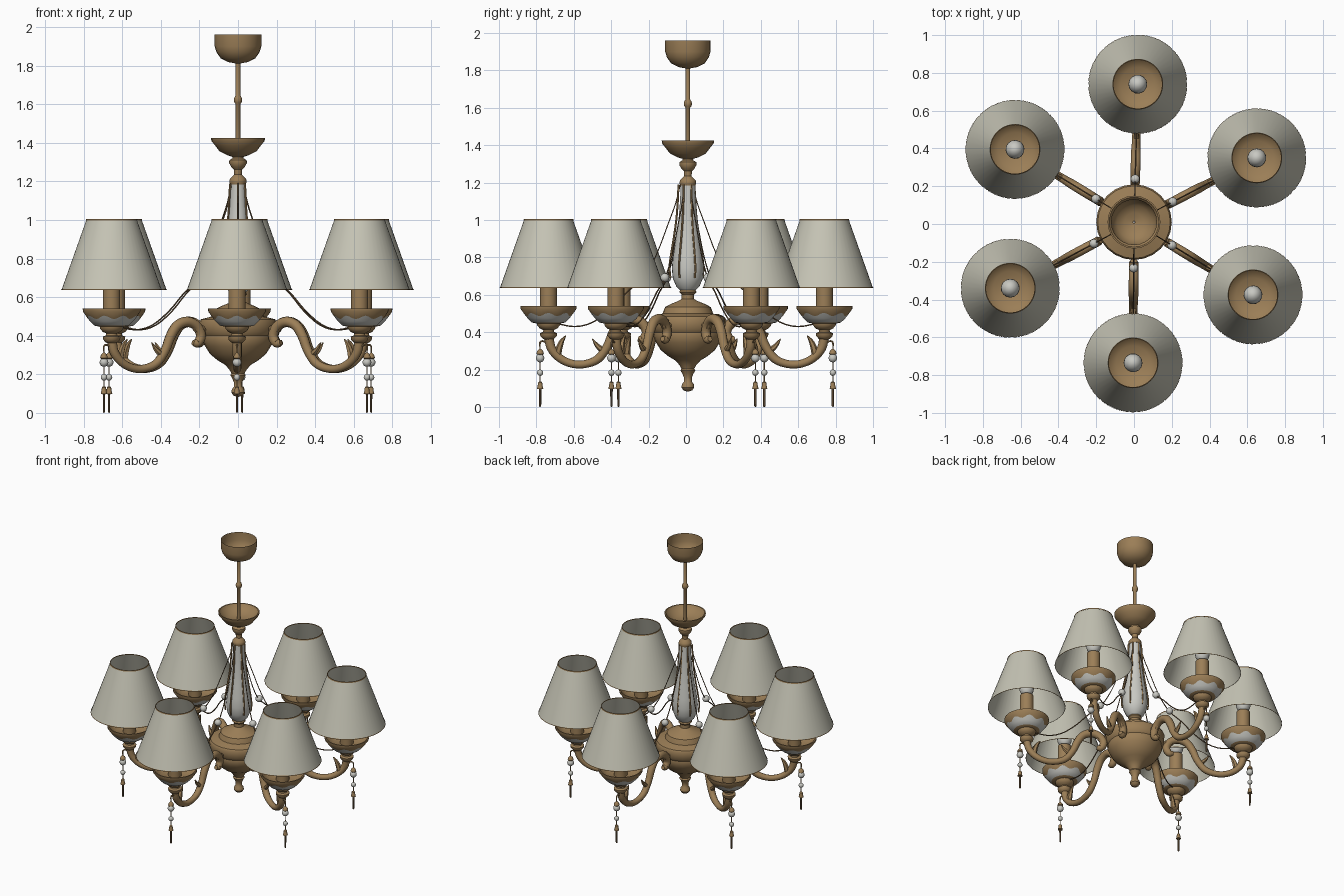
import bpy, bmesh, math
from mathutils import Vector, Matrix


def material(name, rgb):
    m = bpy.data.materials.new(name)
    m.diffuse_color = (*rgb, 1)
    return m


BRASS = material("aged brass", (0.33, 0.21, 0.095))
FABRIC = material("shade fabric", (0.56, 0.55, 0.46))
PORCELAIN = material("porcelain", (0.58, 0.58, 0.54))
CORD = material("dark bronze", (0.16, 0.10, 0.05))

CENTRE = Vector((0, 0.01, 0))
LAMP_R = 0.74
LAMPS = [(0.02, 0.74), (0.65, 0.35), (0.63, -0.375),
         (-0.005, -0.735), (-0.655, -0.34), (-0.63, 0.395)]


def finish(name, bm, mats, matrices, angle=40):
    """Turn a bmesh into one smooth object per matrix, sharing the mesh."""
    bmesh.ops.recalc_face_normals(bm, faces=bm.faces)
    mesh = bpy.data.meshes.new(name)
    bm.to_mesh(mesh)
    bm.free()
    for m in mats:
        mesh.materials.append(m)
    for i, mat in enumerate(matrices):
        ob = bpy.data.objects.new(name, mesh)
        bpy.context.collection.objects.link(ob)
        ob.matrix_world = mat
        if i == 0:
            bpy.ops.object.select_all(action='DESELECT')
            ob.select_set(True)
            bpy.context.view_layer.objects.active = ob
            bpy.ops.object.shade_smooth_by_angle(angle=math.radians(angle))


def spin(bm, profile, seg=24, x=0, wave=None, rule=None):
    """Revolve (radius, z) points about a vertical axis at x."""
    rings = []
    for k, (r, z) in enumerate(profile):
        ring = []
        for i in range(seg):
            a = 2 * math.pi * i / seg
            dr, dz = wave(k, a) if wave else (0, 0)
            ring.append(bm.verts.new((x + (r + dr) * math.cos(a),
                                      (r + dr) * math.sin(a), z + dz)))
        rings.append(ring)
    for k in range(len(rings) - 1):
        for i in range(seg):
            j = (i + 1) % seg
            f = bm.faces.new((rings[k][i], rings[k][j], rings[k + 1][j], rings[k + 1][i]))
            f.material_index = rule(k) if rule else 0
    return bm


def smooth_path(pts, n):
    """Catmull-Rom interpolation through control points."""
    p = [Vector(q) for q in pts]
    p = [2 * p[0] - p[1]] + p + [2 * p[-1] - p[-2]]
    out = []
    for i in range(1, len(p) - 2):
        a, b, c, d = p[i - 1:i + 3]
        for s in range(n):
            t = s / n
            out.append(0.5 * (2 * b + (c - a) * t + (2 * a - 5 * b + 4 * c - d) * t * t
                              + (3 * b - a - 3 * c + d) * t ** 3))
    return out + [p[-2]]


def sweep(bm, pts, seg=8, n=4):
    """Tube through (x, z, radius) points lying in the xz plane."""
    path = smooth_path(pts, n)
    rings = []
    for i, q in enumerate(path):
        t = path[min(i + 1, len(path) - 1)] - path[max(i - 1, 0)]
        side = Vector((-t.y, 0, t.x)).normalized()
        c = Vector((q.x, 0, q.y))
        rings.append([bm.verts.new(c + q.z * (side * math.cos(a) + Vector((0, 1, 0)) * math.sin(a)))
                      for a in (2 * math.pi * k / seg for k in range(seg))])
    for r0, r1 in zip(rings, rings[1:]):
        for k in range(seg):
            j = (k + 1) % seg
            bm.faces.new((r0[k], r0[j], r1[j], r1[k]))
    bm.faces.new(rings[0])
    bm.faces.new(rings[-1])
    return bm


def ball(bm, x, z, r, stretch=1.0):
    m = Matrix.Translation((x, 0, z)) @ Matrix.Diagonal((1, 1, stretch, 1))
    bmesh.ops.create_uvsphere(bm, u_segments=14, v_segments=10, radius=r, matrix=m)
    return bm


middle = [Matrix.Translation(CENTRE)]
around = []
for px, py in LAMPS:
    v = Vector((px, py, 0)) - CENTRE
    around.append(Matrix.Translation(CENTRE) @ Matrix.Rotation(math.atan2(v.y, v.x), 4, 'Z')
                  @ Matrix.Translation((v.length - LAMP_R, 0, 0)))

# Ceiling canopy, an open bowl
finish("ceiling_canopy", spin(bmesh.new(), [
    (0.122, 1.96), (0.121, 1.90), (0.112, 1.87), (0.09, 1.838), (0.05, 1.818), (0.006, 1.81)]),
    [BRASS], middle)

# Rod with its knuckle
finish("hanging_rod", spin(bmesh.new(), [
    (0.012, 1.82), (0.012, 1.645), (0.019, 1.635), (0.022, 1.622), (0.019, 1.609),
    (0.012, 1.60), (0.012, 1.35)], 12), [BRASS], middle)

# Upper dish and turned neck
finish("upper_dish", spin(bmesh.new(), [
    (0.012, 1.372), (0.07, 1.375), (0.12, 1.405), (0.132, 1.425), (0.14, 1.425), (0.138, 1.41),
    (0.118, 1.385), (0.095, 1.355), (0.055, 1.335), (0.03, 1.328), (0.028, 1.32), (0.045, 1.31),
    (0.046, 1.295), (0.035, 1.275), (0.022, 1.262), (0.02, 1.235), (0.03, 1.225), (0.042, 1.212),
    (0.045, 1.198), (0.04, 1.185), (0.02, 1.18)]), [BRASS], middle)

# Porcelain vase column with brass ribs
VASE = [(0.038, 1.19), (0.042, 1.10), (0.05, 1.0), (0.064, 0.9), (0.079, 0.81),
        (0.086, 0.745), (0.081, 0.69), (0.062, 0.645), (0.036, 0.62)]
finish("vase_column", spin(bmesh.new(), VASE), [PORCELAIN], middle)
ribs = [(r + 0.007, z, 0.0055) for r, z in VASE[:7]]
finish("column_rib", sweep(bmesh.new(), ribs, 6, 3), [BRASS], around)

# Turned central body with finial
finish("central_body", spin(bmesh.new(), [
    (0.02, 0.635), (0.04, 0.63), (0.046, 0.615), (0.034, 0.602), (0.034, 0.578), (0.05, 0.568),
    (0.09, 0.552), (0.122, 0.535), (0.13, 0.515), (0.135, 0.50), (0.192, 0.485), (0.2, 0.472),
    (0.196, 0.42), (0.182, 0.40), (0.185, 0.38), (0.17, 0.345), (0.145, 0.305), (0.105, 0.272),
    (0.068, 0.25), (0.045, 0.225), (0.034, 0.205), (0.04, 0.195), (0.03, 0.18), (0.022, 0.16),
    (0.022, 0.135), (0.032, 0.122), (0.034, 0.105), (0.024, 0.09), (0.004, 0.083)]),
    [BRASS], middle)

# Scrolled arms with leaves
arm = sweep(bmesh.new(), [
    (0.262, 0.365, 0.014), (0.235, 0.362, 0.024), (0.215, 0.40, 0.026), (0.24, 0.45, 0.026),
    (0.295, 0.472, 0.027), (0.355, 0.452, 0.027), (0.395, 0.395, 0.026), (0.425, 0.325, 0.024),
    (0.475, 0.258, 0.023), (0.545, 0.23, 0.021), (0.615, 0.232, 0.021), (0.68, 0.262, 0.022),
    (0.725, 0.315, 0.024), (0.74, 0.385, 0.026)], 10)
sweep(arm, [(0.44, 0.30, 0.016), (0.465, 0.315, 0.015), (0.485, 0.335, 0.011), (0.505, 0.365, 0.003)], 6, 3)
sweep(arm, [(0.69, 0.275, 0.018), (0.685, 0.31, 0.018), (0.67, 0.35, 0.013), (0.648, 0.382, 0.003)], 6, 3)
sweep(arm, [(0.20, 0.44, 0.02), (0.23, 0.425, 0.02), (0.25, 0.45, 0.02)], 8, 2)
finish("scroll_arm", arm, [BRASS], around)

# Lamp cups: brass lip with scalloped edge, porcelain bowl, brass foot
CUP = [(0.002, 0.49), (0.09, 0.495), (0.13, 0.525), (0.142, 0.54), (0.15, 0.54), (0.149, 0.525),
       (0.128, 0.495), (0.112, 0.475), (0.088, 0.452), (0.062, 0.447), (0.06, 0.436),
       (0.046, 0.42), (0.028, 0.412), (0.03, 0.402), (0.046, 0.395), (0.044, 0.38),
       (0.03, 0.365), (0.012, 0.358)]


def scallop(k, a):
    s = 0.009 * math.cos(8 * a) if k == 6 else 0
    return s * 0.72, s


finish("lamp_cup", spin(bmesh.new(), CUP, 48, LAMP_R, scallop, lambda k: int(k in (6, 7))),
       [BRASS, PORCELAIN], around)

# Candle sleeve and bulb
finish("candle_sleeve", spin(bmesh.new(), [
    (0.045, 0.485), (0.045, 0.725), (0.02, 0.73), (0.002, 0.73)], 20, LAMP_R), [BRASS], around)
finish("bulb", ball(bmesh.new(), LAMP_R, 0.785, 0.05, 1.25), [PORCELAIN], around)

# Open conical shades with thin brass trims
finish("lamp_shade", spin(bmesh.new(), [(0.26, 0.637), (0.13, 1.003)], 48, LAMP_R), [FABRIC], around)
trim = spin(bmesh.new(), [(0.1295, 1.0), (0.1335, 0.998), (0.132, 1.006), (0.128, 1.006), (0.1295, 1.0)],
            48, LAMP_R)
spin(trim, [(0.2605, 0.636), (0.262, 0.636), (0.2605, 0.641)], 48, LAMP_R)
finish("shade_trim", trim, [BRASS], around)

# Draped cord and its bead
finish("draped_cord", sweep(bmesh.new(), [
    (0.035, 1.19, 0.003), (0.06, 1.09, 0.003), (0.1, 0.98, 0.003), (0.165, 0.81, 0.003),
    (0.235, 0.69, 0.004), (0.32, 0.615, 0.004), (0.40, 0.53, 0.004), (0.50, 0.455, 0.004),
    (0.60, 0.43, 0.004), (0.71, 0.45, 0.004)], 5, 3), [CORD], around)
finish("cord_bead", ball(bmesh.new(), 0.238, 0.692, 0.024), [PORCELAIN], around)

# Hanging drops: hook and caps, beads, needle
DROP = 0.785
hook = sweep(bmesh.new(), [(0.745, 0.335, 0.005), (0.765, 0.352, 0.005), (DROP, 0.345, 0.005),
                           (DROP, 0.30, 0.003), (DROP, 0.20, 0.003), (DROP, 0.1, 0.003)], 6, 3)
spin(hook, [(0.004, 0.312), (0.016, 0.30), (0.02, 0.285), (0.012, 0.278)], 10, DROP)
spin(hook, [(0.004, 0.138), (0.011, 0.132), (0.013, 0.115), (0.017, 0.098), (0.003, 0.096)], 10, DROP)
finish("drop_hook", hook, [BRASS], around)
beads = ball(bmesh.new(), DROP, 0.262, 0.023)
ball(beads, DROP, 0.184, 0.017)
finish("drop_beads", beads, [PORCELAIN], around)
finish("drop_needle", spin(bmesh.new(), [(0.007, 0.1), (0.006, 0.005), (0.001, 0.0)], 6, DROP),
       [CORD], around)
